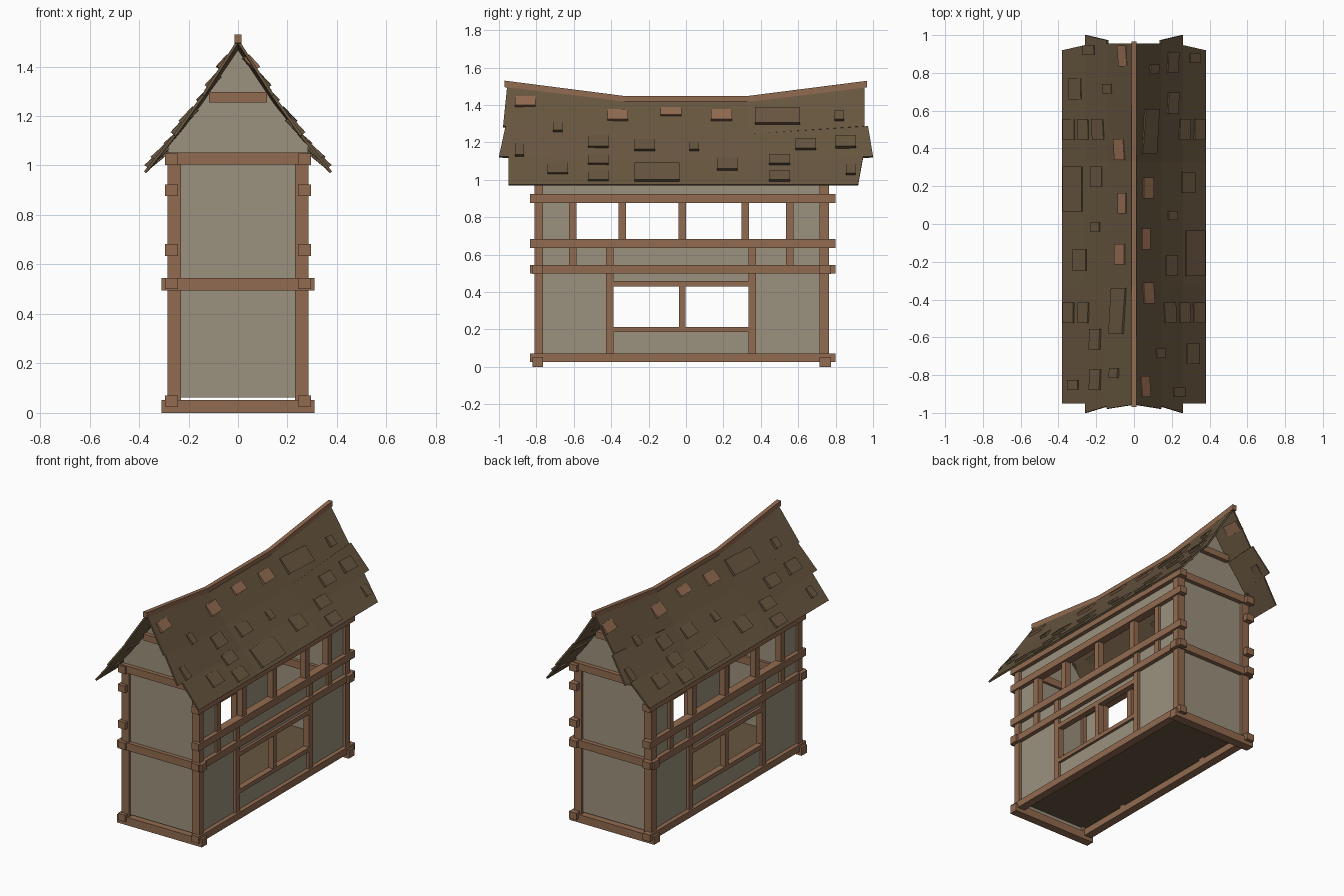
import bpy, bmesh, math
from mathutils import Vector

if "Cube" in bpy.data.objects:
    bpy.data.objects.remove(bpy.data.objects["Cube"])


def material(name, rgb):
    m = bpy.data.materials.new(name)
    m.diffuse_color = (*rgb, 1)
    m.use_nodes = True
    m.node_tree.nodes["Principled BSDF"].inputs["Base Color"].default_value = m.diffuse_color
    return m


TIMBER = material("timber brown", (0.285, 0.145, 0.08))
PLASTER = material("plaster beige", (0.33, 0.285, 0.205))
ROOF = material("roof dark brown", (0.135, 0.092, 0.05))


def mesh(name, verts, faces, mat, fix=True):
    bm = bmesh.new()
    vs = [bm.verts.new(v) for v in verts]
    for f in faces:
        bm.faces.new([vs[i] for i in f])
    if fix:
        bmesh.ops.recalc_face_normals(bm, faces=bm.faces)
    me = bpy.data.meshes.new(name)
    bm.to_mesh(me)
    bm.free()
    me.materials.append(mat)
    ob = bpy.data.objects.new(name, me)
    bpy.context.collection.objects.link(ob)
    return ob


def prism(name, a, b, mat):
    """Solid between two matching loops of points."""
    n = len(a)
    faces = [list(range(n)), list(range(n, 2 * n))]
    faces += [[i, (i + 1) % n, n + (i + 1) % n, n + i] for i in range(n)]
    return mesh(name, list(a) + list(b), faces, mat)


def box(name, x, y, z, mat):
    loop = lambda h: [(x[0], y[0], h), (x[1], y[0], h), (x[1], y[1], h), (x[0], y[1], h)]
    return prism(name, loop(z[0]), loop(z[1]), mat)


def both_sides(name, x, y, z, mat):
    box(name + "_right", x, y, z, mat)
    box(name + "_left", (-x[1], -x[0]), y, z, mat)


# Floor, set a little above the sill beams
box("floor", (-0.258, 0.258), (-0.785, 0.738), (0.085, 0.095), ROOF)

# Corner posts and cross beams on both gable ends
for end, y0, y1, out in (("front", -0.81, -0.765, -0.01), ("back", 0.715, 0.765, 0.01)):
    both_sides(end + "_corner_post", (0.23, 0.285), (y0, y1), (0.03, 1.05), TIMBER)
    yb = (y0 + min(out, 0), y1 + max(out, 0))
    for nm, z in (("sill", (0, 0.053)), ("middle", (0.495, 0.545)), ("tie", (1.005, 1.053))):
        w = 0.285 if nm == "tie" else 0.31
        box(f"{end}_{nm}_beam", (-w, w), yb, z, TIMBER)
    box(end + "_collar_beam", (-0.118, 0.118), yb, (1.255, 1.297), TIMBER)

# Long beams along both sides
for nm, z in (("sill", (0.025, 0.07)), ("middle", (0.5, 0.545)), ("window_sill", (0.635, 0.682)),
              ("window_head", (0.877, 0.923)), ("eaves", (1.002, 1.048))):
    both_sides(nm + "_long_beam", (0.242, 0.296), (-0.833, 0.8), z, TIMBER)

# Window posts and rails
for i, (y, z0, z1) in enumerate(((-0.605, 0.54, 0.88), (-0.34, 0.68, 0.88), (-0.02, 0.68, 0.88),
                                 (0.318, 0.68, 0.88), (0.555, 0.54, 0.88), (-0.408, 0.065, 0.645),
                                 (0.355, 0.065, 0.645), (-0.02, 0.21, 0.435))):
    h = 0.017 if i == 7 else 0.02
    both_sides(f"window_post_{i}", (0.245, 0.285), (y - h, y + h), (z0, z1), TIMBER)
for nm, z in (("lower", (0.185, 0.213)), ("upper", (0.43, 0.46))):
    both_sides(nm + "_window_rail", (0.245, 0.285), (-0.4, 0.345), z, TIMBER)

# Plaster side panels around the open windows
for i, (y, z) in enumerate((((-0.79, -0.41), (0.06, 0.45)), ((0.355, 0.745), (0.06, 0.45)),
                            ((-0.41, 0.355), (0.06, 0.2)), ((-0.79, 0.745), (0.45, 0.66)),
                            ((-0.79, -0.605), (0.66, 0.9)), ((0.555, 0.745), (0.66, 0.9)),
                            ((-0.79, 0.745), (0.9, 1.08)))):
    both_sides(f"side_panel_{i}", (0.258, 0.268), y, z, PLASTER)

# Plaster gable walls
half = [(0.265, 0.062), (0.265, 1.05), (0.283, 1.05), (0.283, 1.08), (0.145, 1.25), (0, 1.468)]
outline = half + [(-x, z) for x, z in half[-2::-1]]
for nm, y in (("front", -0.793), ("back", 0.737)):
    prism(nm + "_gable_wall", [(x, y, z) for x, z in outline],
          [(x, y + 0.01, z) for x, z in outline], PLASTER)

# Roof surface: a slightly hollow slope whose ridge sags in the middle
PX, PZ, EAVE = (0, 0.145, 0.26, 0.38), (1.513, 1.287, 1.125, 0.976), 0.976


def sag(y):
    return 0.86 + 0.14 * min(max((abs(y) - 0.33) / 0.62, 0), 1)


def roof_z(x, y):
    k = 0 if x < PX[1] else 1 if x < PX[2] else 2
    t = (x - PX[k]) / (PX[k + 1] - PX[k])
    return EAVE + (PZ[k] + t * (PZ[k + 1] - PZ[k]) - EAVE) * sag(y)


def roof_x(z, y):
    lo, hi = 0.0, 0.38
    for _ in range(25):
        mid = (lo + hi) / 2
        lo, hi = (mid, hi) if roof_z(mid, y) > z else (lo, mid)
    return lo


# Roof bands with ragged ends: (low y at top, low y at bottom, high y at top, high y at bottom)
bands = ((-0.955, -0.978, 0.955, 0.955), (-0.965, -1.0, 0.973, 1.0), (-0.95, -0.95, 0.947, 0.92))
for side, s in (("right", 1), ("left", -1)):
    for k, (a, b, c, d) in enumerate(bands):
        verts = []
        for j, ys in ((k, (a, -0.33, 0.33, c)), (k + 1, (b, -0.33, 0.33, d))):
            verts += [(s * PX[j], y, EAVE + (PZ[j] - EAVE) * sag(y)) for y in ys]
        faces = [[i, i + 4, i + 5, i + 1][::s] for i in range(3)]
        ob = mesh(f"roof_band_{side}_{k}", verts, faces, ROOF, fix=False)
        mod = ob.modifiers.new("thickness", "SOLIDIFY")
        mod.thickness, mod.offset = 0.011, -1

# Ridge beam following the sag
ridge = [(-0.97, 1.53), (-0.33, 1.448), (0.33, 1.448), (0.967, 1.529)]
ridge += [(y, z - 0.035) for y, z in ridge[::-1]]
prism("ridge_beam", [(-0.014, y, z) for y, z in ridge], [(0.014, y, z) for y, z in ridge], TIMBER)

# Raised shingles: (centre y, width, top z, bottom z); the first four are timber coloured
shingles = ((-0.86, .11, 1.445, 1.39), (-0.365, .11, 1.375, 1.315), (-0.08, .11, 1.385, 1.34),
            (0.19, .11, 1.375, 1.315), (-0.685, .05, 1.31, 1.255), (-0.89, .05, 1.195, 1.125),
            (-0.685, .11, 1.095, 1.03), (-0.47, .11, 1.235, 1.17), (-0.47, .11, 1.135, 1.08),
            (-0.47, .11, 1.05, .992), (-0.22, .11, 1.215, 1.155), (-0.155, .24, 1.09, .992),
            (0.045, .05, 1.2, 1.155), (0.22, .11, 1.115, 1.05), (0.49, .24, 1.385, 1.295),
            (0.5, .11, 1.135, 1.08), (0.5, .11, 1.045, .992), (0.64, .11, 1.22, 1.16),
            (0.82, .05, 1.37, 1.315), (0.855, .11, 1.235, 1.17), (0.88, .05, 1.08, 1.025))
OUT = Vector((0.81, 0, 0.58))
for i, (yc, w, zt, zb) in enumerate(shingles):
    for side, s in (("right", 1), ("left", -1)):
        loops = []
        for depth in (0, -0.028):
            loop = []
            for y, z, lift in ((-w / 2, zt, .006), (w / 2, zt, .006), (w / 2, zb, .017), (-w / 2, zb, .017)):
                yy = yc + y
                p = Vector((roof_x(z, yy), yy, z)) + OUT * (lift + depth)
                # the left slope carries the same shingles turned half round
                loop.append(p if s == 1 else Vector((-p.x, 0.03 - p.y, p.z)))
            loops.append(loop)
        prism(f"shingle_{side}_{i}", loops[0], loops[1], TIMBER if i < 4 else ROOF)
